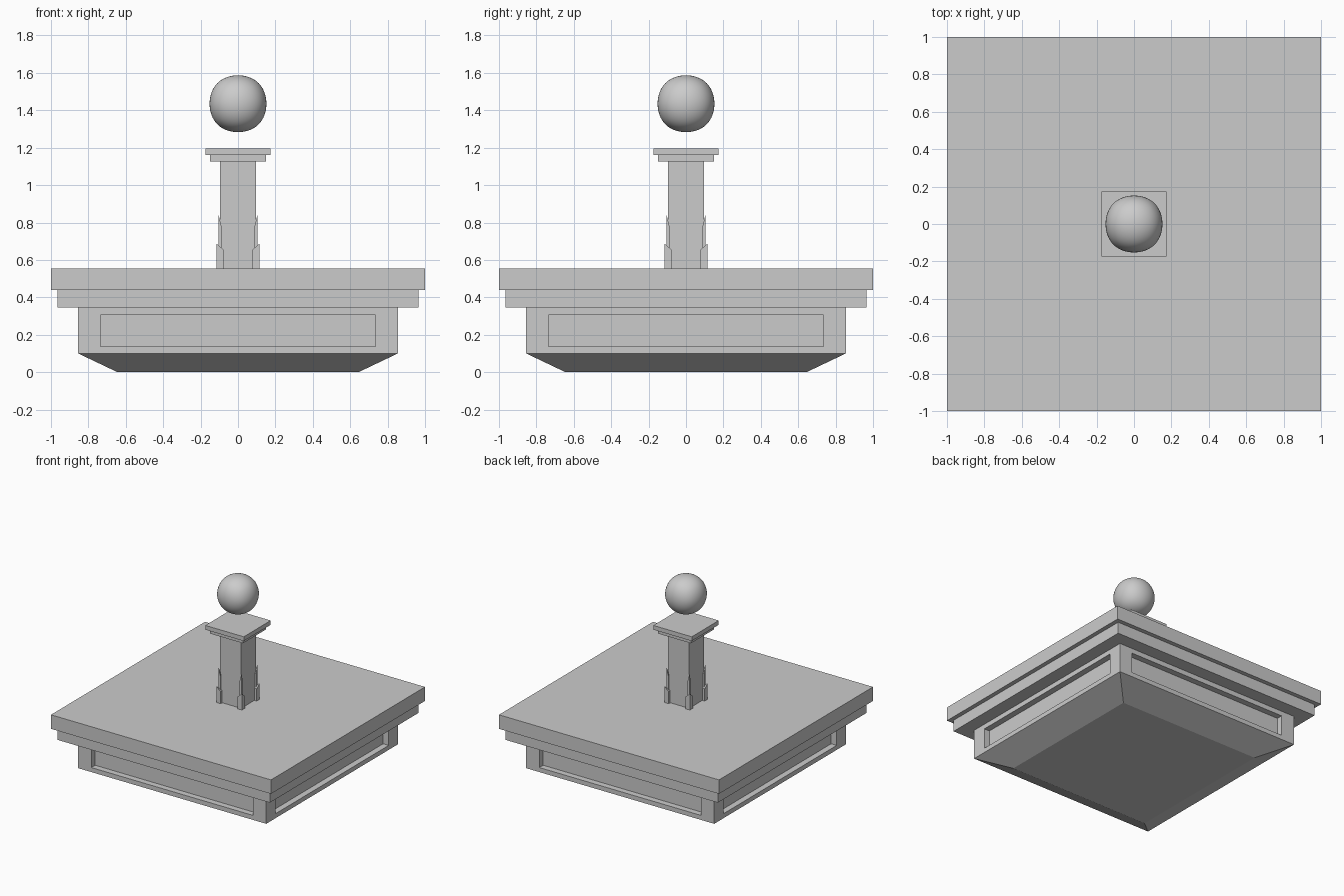
import bpy, bmesh
from mathutils import Vector

if "Cube" in bpy.data.objects:
    bpy.data.objects.remove(bpy.data.objects["Cube"])


def finish(bm, name):
    bmesh.ops.recalc_face_normals(bm, faces=bm.faces)
    mesh = bpy.data.meshes.new(name)
    bm.to_mesh(mesh)
    bm.free()
    ob = bpy.data.objects.new(name, mesh)
    bpy.context.collection.objects.link(ob)
    return ob


def add_block(bm, h0, z0, h1, z1):
    """Square block tapering from half-width h0 at z0 to h1 at z1."""
    verts = bmesh.ops.create_cube(bm, size=2)["verts"]
    for v in verts:
        h, z = (h0, z0) if v.co.z < 0 else (h1, z1)
        v.co = Vector((v.co.x * h, v.co.y * h, z))


def block(name, half, z0, z1):
    bm = bmesh.new()
    add_block(bm, half, z0, half, z1)
    return finish(bm, name)


# Body with chamfered underside and a recessed panel on each side
bm = bmesh.new()
add_block(bm, 0.855, 0.10, 0.855, 0.345)
bm.normal_update()
bottom = min(bm.faces, key=lambda f: f.calc_center_median().z)
sides = [f for f in bm.faces if abs(f.normal.z) < 0.5]
foot = bmesh.ops.extrude_discrete_faces(bm, faces=[bottom])["faces"][0]
for v in foot.verts:
    v.co = Vector((v.co.x * 0.645 / 0.855, v.co.y * 0.645 / 0.855, 0))
bmesh.ops.inset_individual(bm, faces=sides, thickness=0.02)
for f in sides:
    n = f.normal.copy()
    for v in f.verts:
        along = 0 if abs(n.x) < 0.5 else 1
        v.co[along] = 0.735 if v.co[along] > 0 else -0.735
        v.co.z = 0.305 if v.co.z > 0.22 else 0.137
for f in bmesh.ops.extrude_discrete_faces(bm, faces=sides)["faces"]:
    f.normal_update()
    bmesh.ops.translate(bm, verts=f.verts, vec=f.normal * -0.05)
finish(bm, "body")

# Stepped top slabs
block("lower_slab", 0.965, 0.345, 0.44)
block("top_slab", 1.0, 0.44, 0.555)

# Post with stepped cap
block("post", 0.095, 0.555, 1.125)
block("cap_lower", 0.15, 1.125, 1.16)
block("cap_upper", 0.175, 1.16, 1.195)


# Corner guards: two tiers, each rising to a point at the outer corner
def corner_guards(name, inner, outer, z_in, z_out):
    bm = bmesh.new()
    for sx in (-1, 1):
        for sy in (-1, 1):
            for v in bmesh.ops.create_cube(bm, size=2)["verts"]:
                ox, oy = v.co.x > 0, v.co.y > 0
                z = 0.555 if v.co.z < 0 else (z_out if ox and oy else z_in)
                v.co = Vector((sx * (outer if ox else inner),
                               sy * (outer if oy else inner), z))
    return finish(bm, name)


corner_guards("guard_low", 0.077, 0.116, 0.655, 0.688)
corner_guards("guard_high", 0.087, 0.105, 0.775, 0.845)

# Floating ball: a subdivided cube, slightly boxy
ball = block("ball", 0.181, 1.435 - 0.181, 1.435 + 0.181)
sub = ball.modifiers.new("round", "SUBSURF")
sub.levels = sub.render_levels = 4
for p in ball.data.polygons:
    p.use_smooth = True
